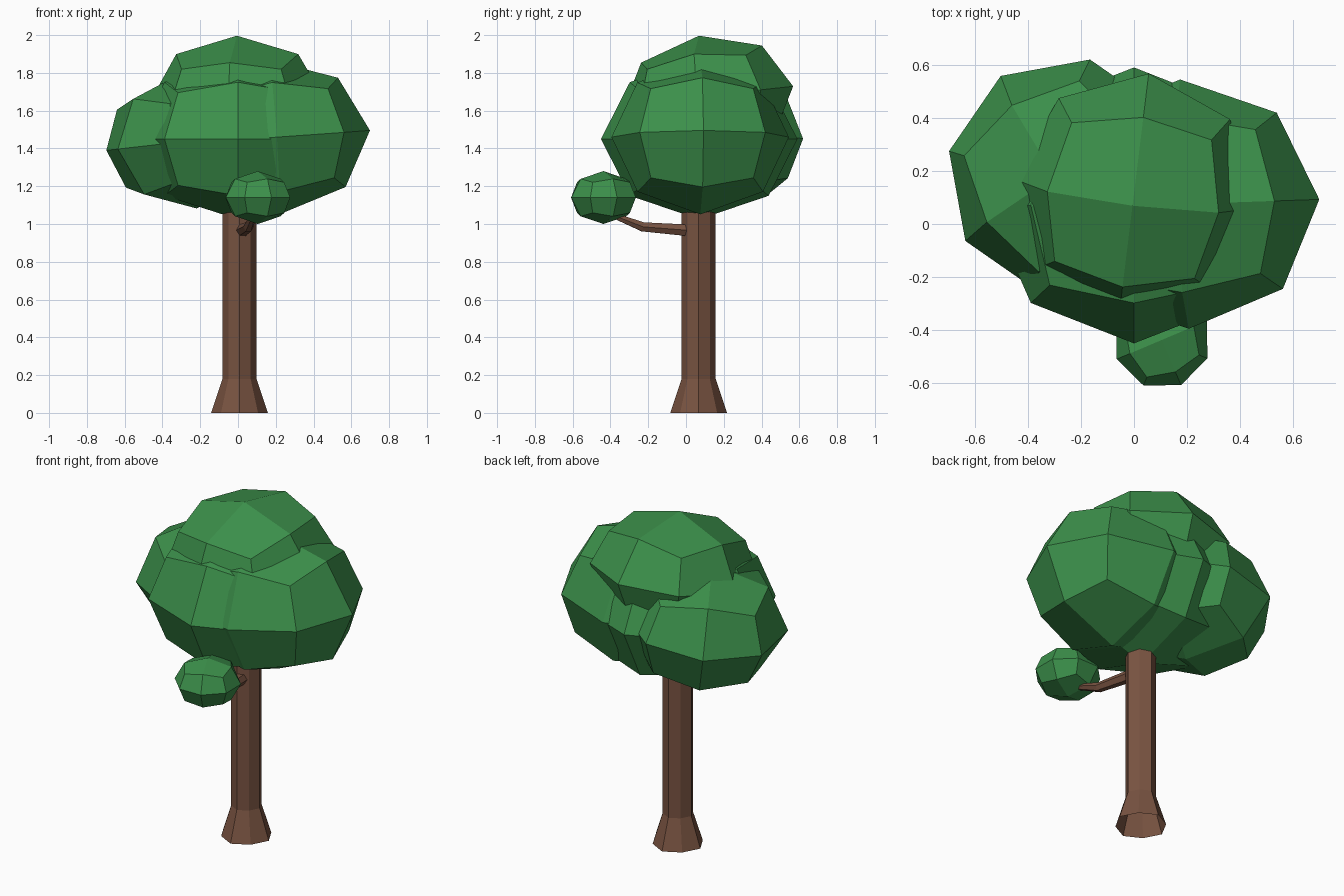
import bpy, bmesh, math
from mathutils import Vector, Euler

if "Cube" in bpy.data.objects:
    bpy.data.objects.remove(bpy.data.objects["Cube"])


def material(name, rgb):
    m = bpy.data.materials.new(name)
    m.diffuse_color = (*rgb, 1)
    m.use_nodes = True
    m.node_tree.nodes["Principled BSDF"].inputs["Base Color"].default_value = m.diffuse_color
    return m


LEAF = material("leaf green", (0.045, 0.28, 0.07))
BARK = material("bark brown", (0.19, 0.087, 0.053))


def finish(bm, name, mat):
    bmesh.ops.recalc_face_normals(bm, faces=bm.faces)
    me = bpy.data.meshes.new(name)
    bm.to_mesh(me)
    bm.free()
    me.materials.append(mat)
    ob = bpy.data.objects.new(name, me)
    bpy.context.collection.objects.link(ob)
    return ob


def clump(name, centre, radii, rot):
    """Rounded cube with 2 x 2 faces per side, stretched and turned."""
    bm = bmesh.new()
    bmesh.ops.create_cube(bm, size=2)
    bmesh.ops.subdivide_edges(bm, edges=bm.edges[:], cuts=1, use_grid_fill=True)
    turn = Euler([math.radians(a) for a in rot]).to_matrix()
    for v in bm.verts:
        p = v.co.normalized()
        v.co = turn @ Vector([a * r for a, r in zip(p, radii)]) + Vector(centre)
    return finish(bm, name, LEAF)


def tube(name, stations, sides, odd=1.0, capped=True):
    """Tapered tube through (centre, radius, axis) stations; odd scales every second corner."""
    bm = bmesh.new()
    rings = []
    for c, r, axis in stations:
        q = Vector(axis).to_track_quat('Z', 'Y')
        ring = []
        for i in range(sides):
            a, k = 2 * math.pi * i / sides, r * (odd if i % 2 else 1)
            ring.append(bm.verts.new(Vector(c) + q @ Vector((k * math.cos(a), k * math.sin(a), 0))))
        rings.append(ring)
    for a, b in zip(rings, rings[1:]):
        for i in range(sides):
            j = (i + 1) % sides
            bm.faces.new((a[i], a[j], b[j], b[i]))
    if capped:
        bm.faces.new(rings[0])
        bm.faces.new(rings[-1])
    return finish(bm, name, BARK)


# Trunk with flared foot, open underneath
up = (0, 0, 1)
tube("trunk", [((0.008, 0.067, z), r, up)
               for z, r in ((0, 0.15), (0.18, 0.09), (1.15, 0.09))], 8, 0.925, False)

# Side branch
tube("branch", [((0.02, 0.03, 0.965), 0.036, (0.1, -1, 0)),
                ((0.055, -0.23, 0.985), 0.028, (0.1, -1, 0.2)),
                ((0.085, -0.42, 1.06), 0.014, (0.1, -1, 0.4))], 6)

# Crown clumps
clump("main_foliage", (0.0, 0.07, 1.45), (0.55, 0.52, 0.425), (0, 0, 0))
clump("right_foliage", (0.19, 0.075, 1.46), (0.51, 0.47, 0.41), (0, -4, 2))
clump("left_foliage", (-0.26, 0.18, 1.44), (0.45, 0.45, 0.36), (-3.5, -5.5, 33))
clump("top_foliage", (0.0, 0.115, 1.665), (0.46, 0.46, 0.335), (8, 0, -7))

# Small clump on the branch
clump("branch_foliage", (0.105, -0.437, 1.14), (0.185, 0.185, 0.14), (0, 0, 23))
